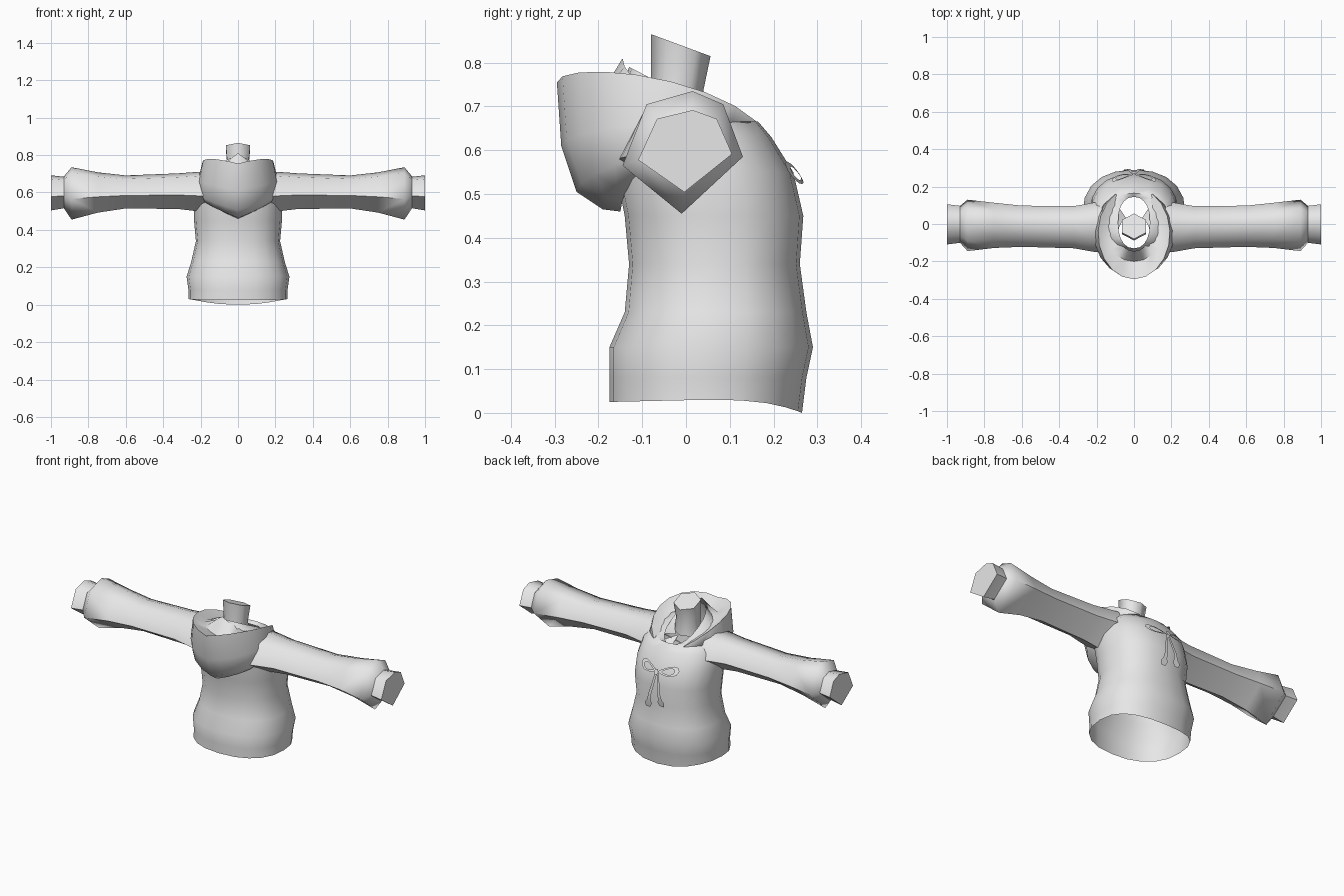
import bpy, math

if "Cube" in bpy.data.objects:
    bpy.data.objects.remove(bpy.data.objects["Cube"])

cloth = bpy.data.materials.new("light_grey")
cloth.diffuse_color = (0.8, 0.8, 0.8, 1)
cloth.use_nodes = True
cloth.node_tree.nodes["Principled BSDF"].inputs["Base Color"].default_value = cloth.diffuse_color


def make(name, verts, faces):
    me = bpy.data.meshes.new(name)
    me.from_pydata(verts, [], faces)
    me.materials.append(cloth)
    ob = bpy.data.objects.new(name, me)
    bpy.context.collection.objects.link(ob)
    bpy.ops.object.select_all(action='DESELECT')
    ob.select_set(True)
    bpy.context.view_layer.objects.active = ob
    bpy.ops.object.mode_set(mode='EDIT')
    bpy.ops.mesh.select_all(action='SELECT')
    bpy.ops.mesh.normals_make_consistent(inside=False)
    bpy.ops.object.mode_set(mode='OBJECT')
    bpy.ops.object.shade_smooth_by_angle(angle=math.radians(66))
    return ob


def loft(name, rings, closed=True, cap=False):
    n = len(rings[0])
    verts = [v for r in rings for v in r]
    faces = []
    for k in range(len(rings) - 1):
        for i in range(n if closed else n - 1):
            j = (i + 1) % n
            faces.append((k*n + i, k*n + j, (k+1)*n + j, (k+1)*n + i))
    if cap:
        faces.append(tuple(range((len(rings) - 1)*n, len(rings)*n)))
    return make(name, verts, faces)


# Torso: rounded rings (z at -y, z at +y, min y, max y, half width)
N = 20
levels = [(.03, .03, -.175, .265, .265), (.08, .08, -.175, .275, .265),
          (.15, .15, -.175, .29, .275), (.23, .23, -.14, .275, .25),
          (.34, .34, -.13, .26, .225), (.45, .45, -.14, .268, .235),
          (.55, .55, -.16, .245, .235), (.64, .63, -.16, .195, .22),
          (.73, .665, -.15, .165, .17), (.79, .65, -.13, .145, .085)]
rings = []
for k, (zb, zf, y0, y1, w) in enumerate(levels):
    ring = []
    for i in range(N):
        a = 2*math.pi*i/N
        c, s = math.cos(a), math.sin(a)
        p = 2/2.3
        x = w*math.copysign(abs(c)**p, c)
        t = math.copysign(abs(s)**p, s)
        z = (zb + zf)/2 + (zf - zb)/2*t
        if k == 0:
            z -= .03*max(0, t)**3 + .005*max(0, -t)
        ring.append((x, (y0 + y1)/2 + (y1 - y0)/2*t, z))
    rings.append(ring)
loft("shirt_body", rings)

# Hood folded down over the -y side, tapering to the neckline at +y
# (half width, depth, z at middle, z at ends, power, bump)
hood = [(.19, .10, .46, .68, 1, 0), (.205, .14, .465, .675, 1, 0),
        (.215, .20, .505, .67, 1, 0), (.215, .235, .61, .665, 1, .02),
        (.192, .245, .755, .665, 2, .04), (.15, .15, .72, .665, 2, .03),
        (.085, .095, .81, .655, 1, 0)]
rings = []
for w, d, z0, z1, p, b in hood:
    ring = []
    for i in range(-8, 9):
        t = abs(i)/8
        a = math.radians(150)*i/8
        ring.append((w*math.sin(a), -.05 - d*math.cos(a),
                     z0 + (z1 - z0)*t**p + b*math.sin(math.pi*t)))
    rings.append(ring)
loft("hood", rings, closed=False)

# Neck: tilted six-sided stub
rings = []
for cy, r, z, tilt in [(-.02, .068, .66, 0), (-.02, .06, .75, -.2), (-.012, .068, .84, -.37)]:
    ring = []
    for i in range(6):
        a = math.pi/2 + i*math.pi/3
        y = r*math.sin(a)
        ring.append((r*1.1*math.cos(a), cy + y, z + tilt*y))
    rings.append(ring)
loft("neck", rings, cap=True)

# Sleeves and wrists share one six-sided section
section = [(.02, .14), (.09, .11), (.135, -.01), (-.005, -.14), (-.14, -.03), (-.085, .11)]


def tube(name, stations, side, cap=False):
    loft(name, [[(side*x, yc + sy*y, zc + sz*z) for y, z in section]
                for x, yc, sy, zc, sz in stations], cap=cap)


for side, tag in ((1, "right"), (-1, "left")):
    tube(tag + "_sleeve", [(.14, -.01, 1.05, .60, .8), (.22, -.015, .95, .605, .75),
                           (.32, -.015, .82, .607, .68), (.6, -.01, .8, .603, .63),
                           (.75, -.005, .88, .6, .77), (.89, -.005, 1, .595, 1),
                           (.93, 0, .72, .6, .62)], side)
    tube(tag + "_wrist", [(.87, 0, .72, .6, .6), (.93, 0, .72, .6, .6),
                          (1, 0, .78, .598, .67)], side, cap=True)


# Bow: thin ribbon strips laid over the chest
def bow_y(x, z):
    return .238 + .55*(.585 - z) - 1.6*x*x


for side, tag in ((1, "right"), (-1, "left")):
    outer, inner = [], []
    for i in range(12):
        a = 2*math.pi*i/12
        for ring, r in ((outer, 1), (inner, .6)):
            x = .062 + .058*r*math.cos(a)
            z = .545 + .15*(x - .06) + .035*r*math.sin(a)*(.65 + .35*math.cos(a))
            ring.append((side*x, bow_y(x, z), z))
    loft(tag + "_bow_loop", [outer, inner])
    low = .33 if side > 0 else .35
    rows = []
    for t, x, w, y in [(0, .004, .006, .266), (.6, .028, .009, .293),
                       (.8, .036, .012, .291), (.88, .04, .022, .289), (1, .044, .014, .285)]:
        z = .535 + (low - .535)*t
        rows.append([(side*(x - w), y, z), (side*(x + w), y, z)])
    loft(tag + "_bow_tail", rows, closed=False)
knot = [(.014*math.cos(i*math.pi/3), .274 - .4*.016*math.sin(i*math.pi/3),
         .538 + .016*math.sin(i*math.pi/3)) for i in range(6)]
make("bow_knot", knot, [tuple(range(6))])
